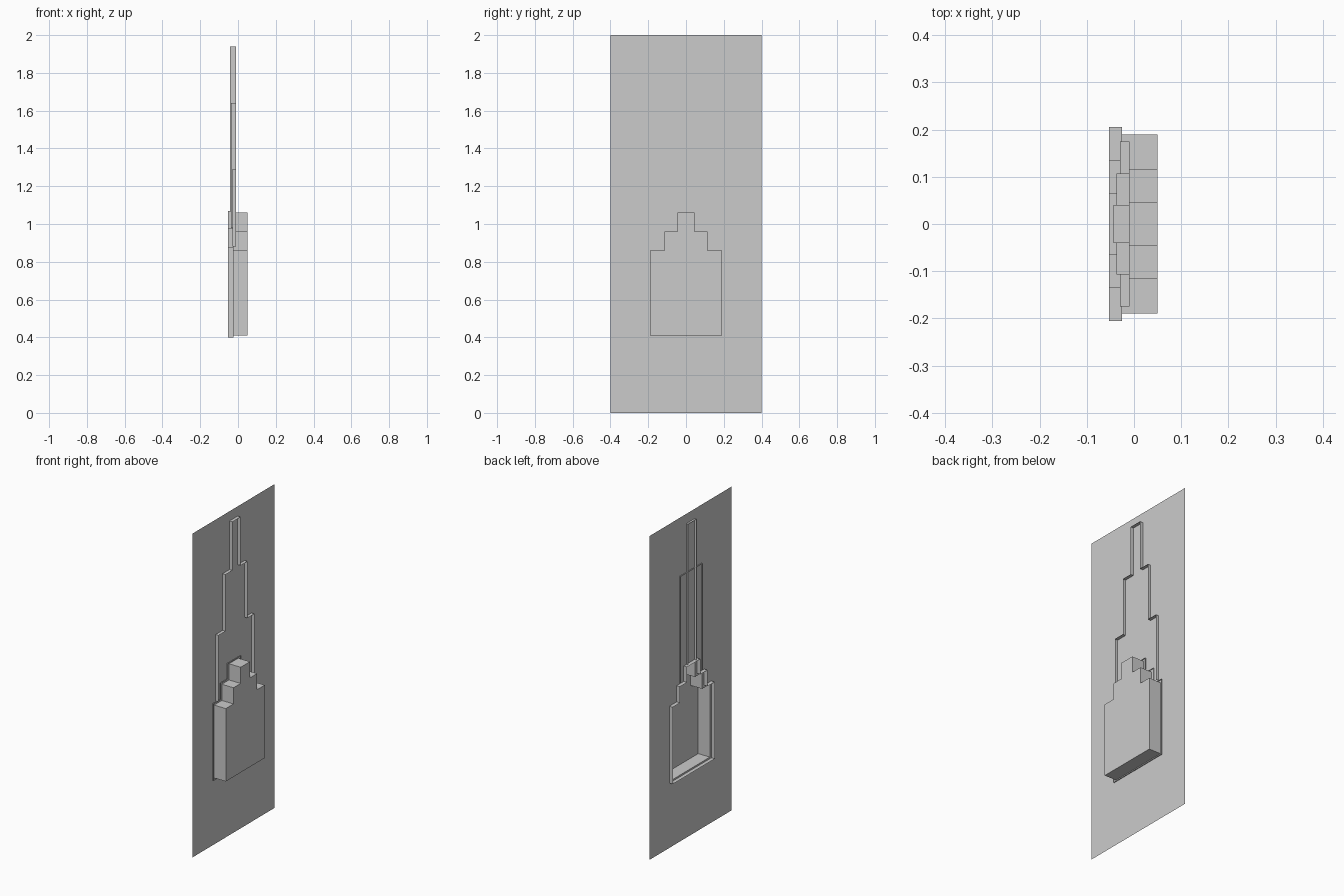
import bpy, bmesh

cube = bpy.data.objects.get("Cube")
if cube:
    bpy.data.objects.remove(cube, do_unlink=True)

grey = bpy.data.materials.new("plain_grey")
grey.use_nodes = True
colour = (0.6, 0.6, 0.6, 1)
grey.diffuse_color = colour
grey.node_tree.nodes["Principled BSDF"].inputs["Base Color"].default_value = colour

SHEET_X = -0.03


def stepped(bottom, steps):
    """Symmetric stepped tower outline as (y, z), from one foot to the other."""
    half, z = [], bottom
    for width, top in steps:
        half += [(width, z), (width, top)]
        z = top
    return half + [(-y, z) for y, z in reversed(half)]


def finish(name, bm):
    mesh = bpy.data.meshes.new(name)
    bm.to_mesh(mesh)
    bm.free()
    mesh.materials.append(grey)
    obj = bpy.data.objects.new(name, mesh)
    bpy.context.collection.objects.link(obj)
    return obj


def ribbon(name, outline, x0, x1, closed=False, cap=False):
    """Thin wall following an outline, with an optional cap at x1."""
    bm = bmesh.new()
    back = [bm.verts.new((x0, y, z)) for y, z in outline]
    front = [bm.verts.new((x1, y, z)) for y, z in outline]
    n = len(outline)
    for i in range(n if closed else n - 1):
        j = (i + 1) % n
        bm.faces.new((back[i], back[j], front[j], front[i]))
    if cap:
        bm.faces.new(front)
    bmesh.ops.recalc_face_normals(bm, faces=bm.faces)
    return finish(name, bm)


# Flat sheet with a stepped opening
opening = stepped(0.41, [(0.19, 0.86), (0.115, 0.96), (0.045, 1.06)])
bm = bmesh.new()
border = [(-0.4, 0), (0.4, 0), (0.4, 2), (-0.4, 2)]
for loop in (border, opening):
    verts = [bm.verts.new((SHEET_X, y, z)) for y, z in loop]
    for i, v in enumerate(verts):
        bm.edges.new((v, verts[(i + 1) % len(verts)]))
bmesh.ops.triangle_fill(bm, edges=bm.edges[:], use_beauty=True, normal=(1, 0, 0))
finish("sheet", bm)

# Hollow stepped block, open at the back
ribbon("stepped_block", opening, SHEET_X, 0.05, closed=True, cap=True)

# Rim wall around the opening
rim = stepped(0.4, [(0.205, 0.875), (0.135, 0.975), (0.065, 1.07)])
ribbon("opening_rim", rim, -0.053, -0.025, closed=True)

# Tall tower outline on the front, with taller tiers showing behind
tiers = [(0.175, 1.29), (0.107, 1.64), (0.04, 1.94)]
ribbon("tower_outline", stepped(0.88, tiers), SHEET_X, -0.01)
ribbon("middle_tier_wall", stepped(0.98, tiers[1:2]), -0.037, SHEET_X)
ribbon("centre_tier_wall", stepped(1.07, tiers[2:]), -0.043, SHEET_X)
